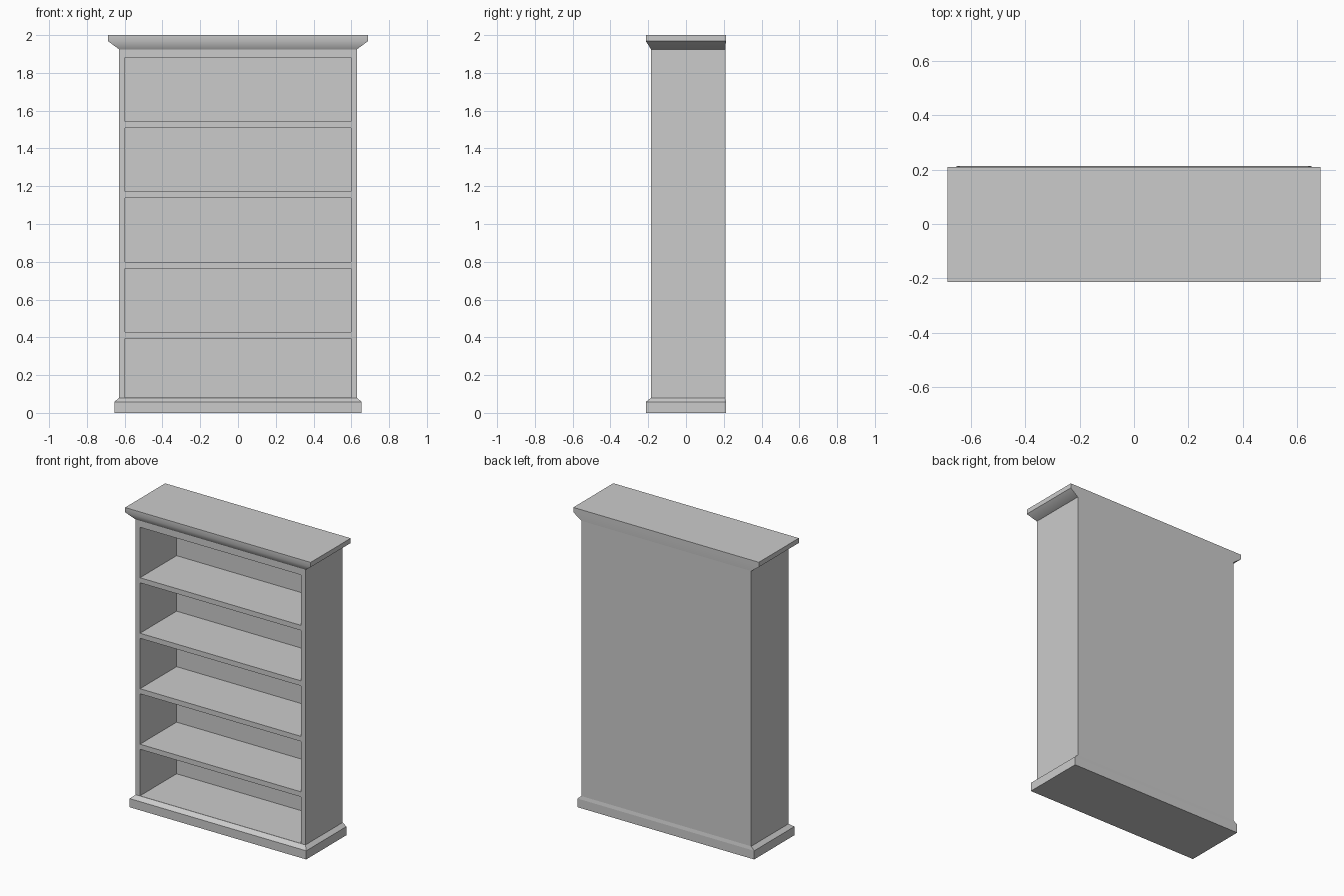
import bpy, bmesh, math

if "Cube" in bpy.data.objects:
    bpy.data.objects.remove(bpy.data.objects["Cube"])


def stacked(name, rings):
    """Solid lofted through rectangles (half_width, y_front, y_back, z), bottom to top."""
    bm = bmesh.new()
    loops = [[bm.verts.new(p) for p in ((-w, f, z), (w, f, z), (w, b, z), (-w, b, z))]
             for w, f, b, z in rings]
    bm.faces.new(loops[0][::-1])
    bm.faces.new(loops[-1])
    for lo, hi in zip(loops, loops[1:]):
        for i in range(4):
            j = (i + 1) % 4
            bm.faces.new((lo[i], lo[j], hi[j], hi[i]))
    mesh = bpy.data.meshes.new(name)
    bm.to_mesh(mesh)
    bm.free()
    ob = bpy.data.objects.new(name, mesh)
    bpy.context.collection.objects.link(ob)
    return ob


W, FRONT, BACK = 0.63, -0.185, 0.209

# Plinth with chamfered front and sides
stacked("plinth", [(0.655, -0.213, 0.213, 0), (0.655, -0.213, 0.213, 0.058),
                   (W, FRONT, BACK, 0.08)])

# Cornice flaring out to a thin top slab
cornice = stacked("cornice", [(W, FRONT, BACK, 1.925), (0.688, -0.213, 0.211, 1.968),
                              (0.688, -0.213, 0.211, 2.0)])
bpy.context.view_layer.objects.active = cornice
cornice.select_set(True)
bpy.ops.object.shade_smooth_by_angle(angle=math.radians(40))

# Carcass, with five bays hollowed out to leave flush shelves and a thin back
carcass = stacked("carcass", [(W, FRONT, BACK, 0.04), (W, FRONT, BACK, 1.94)])
for i in range(5):
    top = 1.881 - i * 0.372
    bottom = max(top - 0.338, 0.081)
    cutter = stacked(f"bay_cutter_{i + 1}", [(0.597, FRONT - 0.1, 0.202, bottom),
                                           (0.597, FRONT - 0.1, 0.202, top)])
    cutter.hide_render = True
    cutter.hide_viewport = True
    cut = carcass.modifiers.new(f"bay_{i + 1}", 'BOOLEAN')
    cut.operation = 'DIFFERENCE'
    cut.solver = 'EXACT'
    cut.object = cutter
